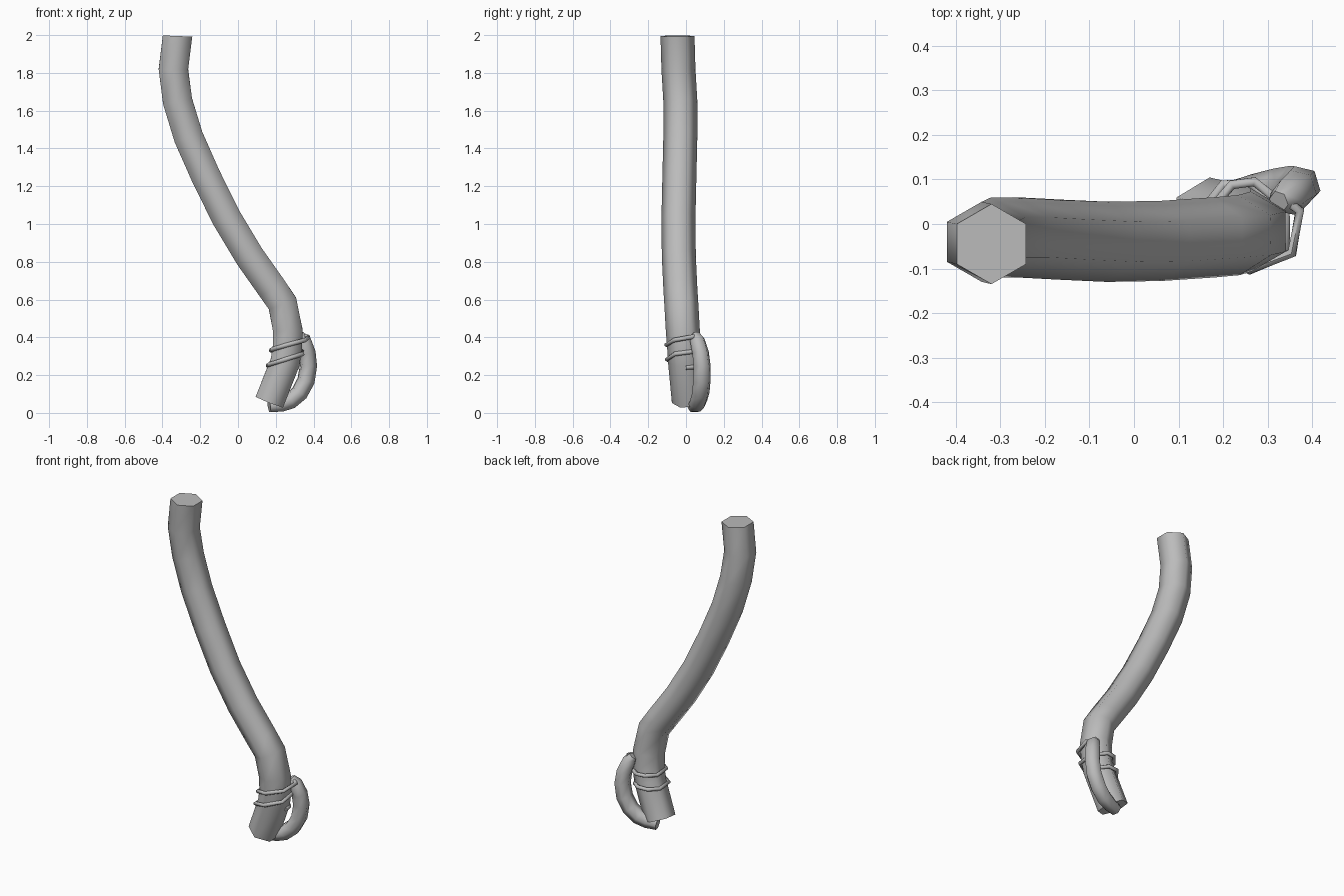
import bpy
import bmesh
import math
from mathutils import Vector

cube = bpy.data.objects.get("Cube")
if cube:
    bpy.data.objects.remove(cube)

grey = bpy.data.materials.new("plain grey")
grey.use_nodes = True
colour = (0.5, 0.5, 0.5, 1)
grey.diffuse_color = colour
grey.node_tree.nodes["Principled BSDF"].inputs["Base Color"].default_value = colour


def sweep(name, path, radii, side, sides=6, start=None, flat=1.0):
    """Sweep a polygon along a path; 'side' is the direction of one corner."""
    pts = [Vector(p) for p in path]
    bm = bmesh.new()
    rings = []
    for i, p in enumerate(pts):
        before = (p - pts[i - 1]).normalized() if i else Vector()
        after = (pts[i + 1] - p).normalized() if i < len(pts) - 1 else Vector()
        t = (before + after).normalized()
        if i == 0 and start:
            t = Vector(start).normalized()
        s = Vector(side)
        v = (s - t * s.dot(t)).normalized()
        u = t.cross(v)
        r = radii[i] if isinstance(radii, list) else radii
        ring = []
        for k in range(sides):
            a = math.tau * k / sides
            ring.append(bm.verts.new(p + (v * math.cos(a) + u * math.sin(a) * flat) * r))
        rings.append(ring)
    for a, b in zip(rings, rings[1:]):
        for k in range(sides):
            n = (k + 1) % sides
            bm.faces.new((a[k], a[n], b[n], b[k]))
    bm.faces.new(rings[0][::-1])
    bm.faces.new(rings[-1])
    bmesh.ops.recalc_face_normals(bm, faces=bm.faces)
    mesh = bpy.data.meshes.new(name)
    bm.to_mesh(mesh)
    bm.free()
    mesh.materials.append(grey)
    obj = bpy.data.objects.new(name, mesh)
    bpy.context.collection.objects.link(obj)
    bpy.ops.object.select_all(action="DESELECT")
    obj.select_set(True)
    bpy.context.view_layer.objects.active = obj
    bpy.ops.object.shade_smooth_by_angle(angle=math.radians(65))
    return obj


# Long bent six-sided stem, from the top down
sweep("main_stem", [
    (-0.32, -0.045, 1.995), (-0.342, -0.04, 1.82), (-0.32, -0.03, 1.65),
    (-0.262, -0.03, 1.46), (-0.169, -0.035, 1.25), (-0.06, -0.04, 1.03),
    (0.06, -0.038, 0.83), (0.18, -0.03, 0.66), (0.235, -0.025, 0.58),
    (0.263, -0.017, 0.44), (0.262, -0.01, 0.35), (0.25, -0.005, 0.27),
    (0.167, 0.015, 0.06)], 0.09, (0, 1, 0), start=(-0.04, 0, -1))

# Short curled offshoot behind the foot of the stem
sweep("curled_offshoot", [
    (0.325, 0.05, 0.415), (0.345, 0.06, 0.385), (0.366, 0.077, 0.32),
    (0.373, 0.085, 0.25), (0.36, 0.084, 0.17), (0.325, 0.078, 0.105),
    (0.275, 0.066, 0.062), (0.225, 0.054, 0.044), (0.165, 0.04, 0.035)],
    [0.025, 0.042, 0.046, 0.047, 0.048, 0.048, 0.047, 0.043, 0.036],
    (-0.3, 1, 0))

# Thin tie wound twice around stem and offshoot
sweep("wrapped_tie", [
    (0.34, 0.055, 0.41), (0.372, 0.03, 0.402), (0.355, -0.065, 0.385),
    (0.26, -0.103, 0.36), (0.178, -0.06, 0.335), (0.175, 0.035, 0.33),
    (0.22, 0.088, 0.335), (0.27, 0.095, 0.335), (0.34, 0.04, 0.325),
    (0.342, -0.06, 0.312), (0.25, -0.1, 0.283), (0.162, -0.06, 0.255),
    (0.158, 0.035, 0.25), (0.2, 0.088, 0.255), (0.26, 0.092, 0.255),
    (0.322, 0.04, 0.243), (0.325, 0.0, 0.24)], 0.012, (0, 0, 1))
